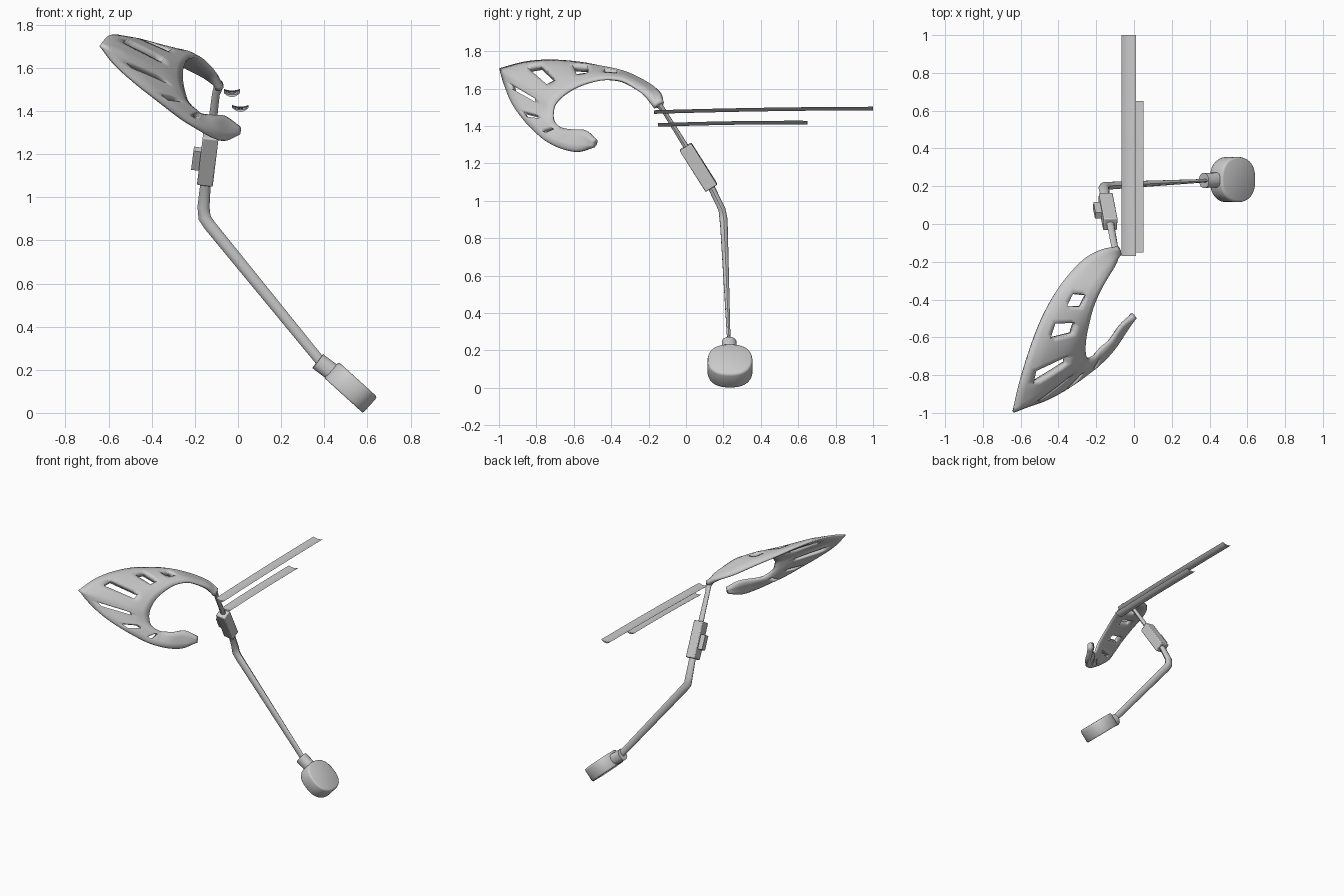
import bpy, math
from mathutils import Vector as V

if "Cube" in bpy.data.objects:
    bpy.data.objects.remove(bpy.data.objects["Cube"])


def make(name, verts, faces, angle=40):
    me = bpy.data.meshes.new(name)
    me.from_pydata([tuple(v) for v in verts], [], faces)
    ob = bpy.data.objects.new(name, me)
    bpy.context.collection.objects.link(ob)
    bpy.ops.object.select_all(action='DESELECT')
    ob.select_set(True)
    bpy.context.view_layer.objects.active = ob
    bpy.ops.object.mode_set(mode='EDIT')
    bpy.ops.mesh.select_all(action='SELECT')
    bpy.ops.mesh.normals_make_consistent(inside=False)
    bpy.ops.object.mode_set(mode='OBJECT')
    bpy.ops.object.shade_smooth_by_angle(angle=math.radians(angle))
    return ob


def sweep(name, path, radii, n=12, power=2.0, angle=40):
    """Sweep a (super)ellipse along a path; radii are (toward y, across)."""
    pts = [V(p) for p in path]
    verts, faces = [], []
    for i, p in enumerate(pts):
        d = (pts[min(i + 1, len(pts) - 1)] - pts[max(i - 1, 0)]).normalized()
        y = V((0, 1, 0))
        a = (y - d * y.dot(d)).normalized()
        b = d.cross(a)
        for k in range(n):
            t = 2 * math.pi * (k + .5) / n
            c, s = math.cos(t), math.sin(t)
            c = math.copysign(abs(c) ** (2 / power), c)
            s = math.copysign(abs(s) ** (2 / power), s)
            verts.append(p + a * c * radii[i][0] + b * s * radii[i][1])
    for i in range(len(pts) - 1):
        for k in range(n):
            m = (k + 1) % n
            faces.append((i * n + k, i * n + m, (i + 1) * n + m, (i + 1) * n + k))
    faces += [tuple(range(n)), tuple(range(len(verts) - n, len(verts)))]
    return make(name, verts, faces, angle)


def spline(pts, u):
    """Catmull-Rom point at parameter u."""
    k = min(int(u), len(pts) - 2)
    f = u - k
    p1, p2 = V(pts[k]), V(pts[k + 1])
    p0 = V(pts[k - 1]) if k else p1 * 2 - p2
    p3 = V(pts[k + 2]) if k + 2 < len(pts) else p2 * 2 - p1
    return .5 * (2 * p1 + (p2 - p0) * f + (2 * p0 - 5 * p1 + 4 * p2 - p3) * f * f
                 + (3 * p1 - p0 - 3 * p2 + p3) * f ** 3)


# Round end pad, tilted, with its collar
nrm = V((.67, 0, .74)).normalized()
c = V((.523, .235, .118))
sweep("end_pad", [c + nrm * h for h in (-.05, -.042, .036, .046, .05)],
      [(.116, .118), (.12, .122), (.12, .122), (.117, .119), (.108, .11)], 32, 2.35, 70)
sweep("pad_collar", [(.37, .23, .24), (.445, .234, .183)], [(.04, .042)] * 2, 12, 2.4)

# Bent arm running up to the guard
sweep("bent_arm",
      [(.39, .23, .23), (-.13, .203, .868), (-.155, .2, .905), (-.16, .192, .955),
       (-.15, .136, 1.07), (-.125, 0, 1.29), (-.103, -.115, 1.475), (-.09, -.145, 1.515)],
      [(.009, .023), (.021, .028), (.022, .029), (.02, .028),
       (.019, .024), (.015, .02), (.012, .018), (.018, .022)], 10)

# Square grip sleeve and its side switch
lo, hi = V((-.152, .136, 1.07)), V((-.125, -.003, 1.29))
sleeve = sweep("grip_sleeve", [lo, hi], [(.052, .052)] * 2, 4, 2.0, 20)
bev = sleeve.modifiers.new("edge", 'BEVEL')
bev.width, bev.segments = .006, 2
ax = (hi - lo).normalized()
m = V((-.187, .072, 1.178))
sweep("side_switch", [m - ax * .052, m + ax * .052], [(.027, .034)] * 2, 4, 2.0, 20)


# Two long thin crescent strips
def strip(name, x, half, y0, y1, z0, z1):
    n, rows, verts, faces = 8, 8, [], []
    for r in range(rows + 1):
        f = r / rows
        z = z0 + (z1 - z0) * f + .016 * f * (1 - f)
        ring = [(-1 + 2 * k / n, -.019) for k in range(n + 1)]
        ring += [(1 - 2 * k / n, -.008) for k in range(1, n)]
        verts += [(x + s * half, y0 + (y1 - y0) * f, z + h * (1 - s * s)) for s, h in ring]
    w = 2 * n
    for r in range(rows):
        faces += [(r * w + k, r * w + (k + 1) % w, (r + 1) * w + (k + 1) % w, (r + 1) * w + k)
                  for k in range(w)]
    faces += [tuple(range(w)), tuple(range(rows * w, rows * w + w))]
    make(name, verts, faces)


strip("upper_strip", -.028, .038, -.17, 1.0, 1.484, 1.503)
strip("lower_strip", .011, .038, -.15, .65, 1.415, 1.428)

# C-shaped guard: outer and inner rails, lofted, with slots left open
outer = [(-.085, -.12, 1.53), (-.17, -.135, 1.57), (-.27, -.19, 1.615), (-.38, -.31, 1.675),
         (-.455, -.43, 1.71), (-.515, -.56, 1.737), (-.57, -.72, 1.75), (-.61, -.86, 1.74),
         (-.64, -.995, 1.705), (-.575, -.97, 1.62), (-.475, -.935, 1.53), (-.37, -.88, 1.447),
         (-.27, -.81, 1.37), (-.19, -.75, 1.32), (-.12, -.67, 1.28), (-.06, -.58, 1.262),
         (-.01, -.49, 1.285)]
inner = [(-.085, -.17, 1.495), (-.10, -.22, 1.565), (-.135, -.28, 1.61), (-.175, -.35, 1.645),
         (-.215, -.44, 1.65), (-.24, -.53, 1.63), (-.255, -.60, 1.60), (-.26, -.66, 1.56),
         (-.255, -.70, 1.515), (-.245, -.71, 1.475), (-.235, -.71, 1.445), (-.215, -.70, 1.42),
         (-.19, -.68, 1.40), (-.17, -.65, 1.385), (-.12, -.61, 1.38), (-.065, -.535, 1.376),
         (.005, -.485, 1.33)]
slots = [(3.4, 4.0, .4, .7), (4.8, 5.4, .3, .7), (6.6, 7.2, .2, .7),
         (8.6, 9.0, .2, .7), (10.6, 11.0, .2, .6), (12.2, 12.6, .3, .7)]


def rail(u):
    o = spline(outer[:9], u) if u <= 8 else spline(outer[8:], u - 8)
    return o, spline(inner, u)


rows, cols = 80, 10
verts, faces = [], []
for r in range(rows + 1):
    o, i = rail(r / 5)
    o0, i0 = rail(max(r / 5 - .2, 0))
    o1, i1 = rail(min(r / 5 + .2, 16))
    across = i - o
    up = (o1 + i1 - o0 - i0).cross(across).normalized()
    for k in range(cols + 1):
        t = k / cols
        verts.append(o + across * t + up * across.length * .015 * math.sin(math.pi * t))
for r in range(rows):
    for k in range(cols):
        u, t = (r + .5) / 5, (k + .5) / cols
        if not any(a < u < b and e < t < f for a, b, e, f in slots):
            j = r * (cols + 1) + k
            faces.append((j, j + 1, j + cols + 2, j + cols + 1))
guard = make("slotted_guard", verts, faces, 60)
group = guard.vertex_groups.new(name="thickness")
for j in range(len(verts)):
    t = (j % (cols + 1)) / cols
    group.add([j], .3 + .7 * min(1, math.sin(math.pi * t) * 1.6), 'REPLACE')
sol = guard.modifiers.new("shell", 'SOLIDIFY')
sol.thickness, sol.offset, sol.vertex_group = .04, 0, "thickness"
